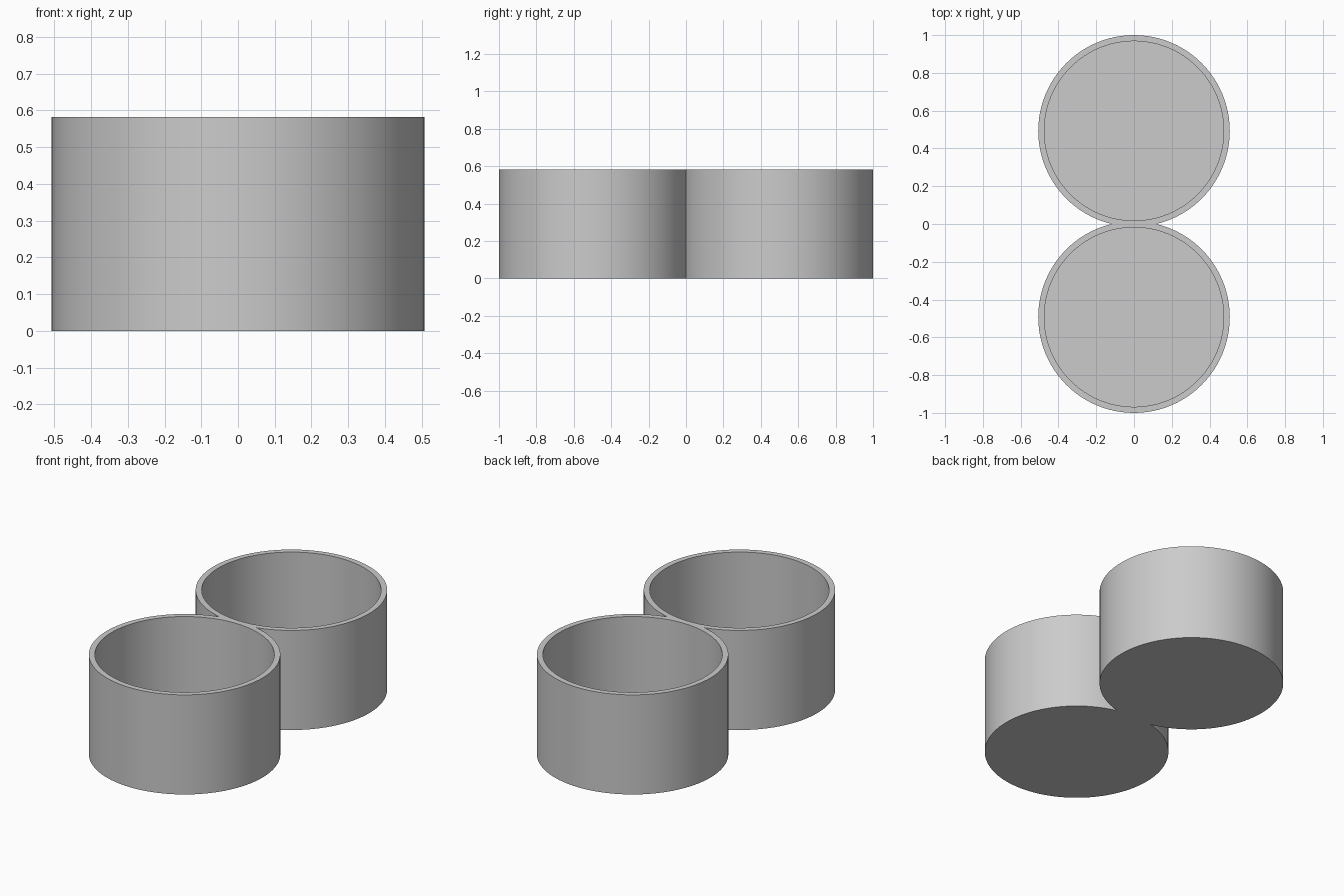
import bpy
import bmesh
from math import radians

if "Cube" in bpy.data.objects:
    bpy.data.objects.remove(bpy.data.objects["Cube"], do_unlink=True)

RADIUS, INNER, HEIGHT, FLOOR = 0.507, 0.475, 0.582, 0.032
OFFSET = 0.493
SEGMENTS = 96

grey = bpy.data.materials.new("plain grey")
grey.use_nodes = True
colour = (0.6, 0.6, 0.6, 1)
grey.diffuse_color = colour
grey.node_tree.nodes["Principled BSDF"].inputs["Base Color"].default_value = colour


def make_cup(name, y):
    """Open round cup: a disc raised into a wall, rimmed and sunk to the floor."""
    bm = bmesh.new()
    bmesh.ops.create_cone(bm, cap_ends=True, segments=SEGMENTS,
                          radius1=RADIUS, radius2=RADIUS, depth=HEIGHT)
    bmesh.ops.translate(bm, verts=bm.verts, vec=(0, y, HEIGHT / 2))
    top = max(bm.faces, key=lambda f: f.normal.z)
    # Rim, then cavity
    bmesh.ops.inset_region(bm, faces=[top], thickness=RADIUS - INNER)
    cavity = bmesh.ops.extrude_discrete_faces(bm, faces=[top])["faces"][0]
    bmesh.ops.translate(bm, verts=cavity.verts, vec=(0, 0, FLOOR - HEIGHT))
    bmesh.ops.recalc_face_normals(bm, faces=bm.faces)
    mesh = bpy.data.meshes.new(name)
    bm.to_mesh(mesh)
    bm.free()
    mesh.materials.append(grey)
    obj = bpy.data.objects.new(name, mesh)
    bpy.context.collection.objects.link(obj)
    return obj


# Two cups fused where their walls overlap
twin_cup = make_cup("twin_cup", -OFFSET)
back_cup = make_cup("back_cup", OFFSET)

fuse = twin_cup.modifiers.new("fuse", "BOOLEAN")
fuse.operation = "UNION"
fuse.solver = "EXACT"
fuse.object = back_cup

bpy.ops.object.select_all(action="DESELECT")
bpy.context.view_layer.objects.active = twin_cup
twin_cup.select_set(True)
bpy.ops.object.modifier_apply(modifier=fuse.name)
bpy.data.objects.remove(back_cup, do_unlink=True)

# Smooth walls with crisp rims
bpy.ops.object.shade_smooth_by_angle(angle=radians(30))
